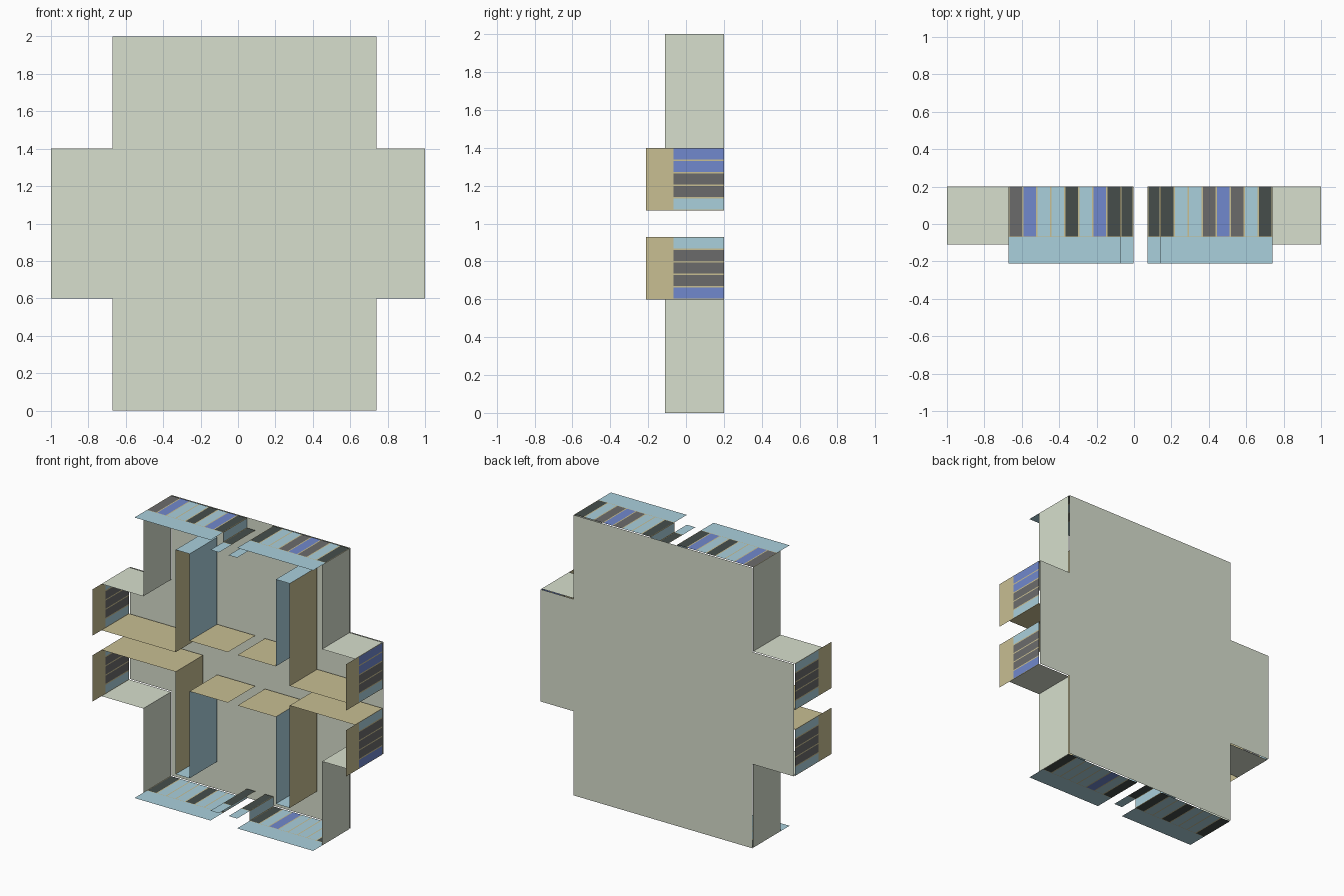
import bpy

if "Cube" in bpy.data.objects:
    bpy.data.objects.remove(bpy.data.objects["Cube"])

CX = 0.035                      # symmetry axis of the wings
BACK, WALL, RAIL, LOW = 0.20, -0.11, -0.21, -0.07


def material(name, rgb):
    m = bpy.data.materials.new(name)
    m.diffuse_color = (*[c ** 2.2 for c in rgb], 1)
    m.use_nodes = True
    m.node_tree.nodes["Principled BSDF"].inputs["Base Color"].default_value = m.diffuse_color
    return m


MAT = {
    "green": material("pale_green", (0.84, 0.87, 0.80)),
    "tan": material("tan", (0.78, 0.74, 0.57)),
    "L": material("light_blue", (0.66, 0.81, 0.86)),
    "B": material("blue", (0.44, 0.53, 0.80)),
    "G": material("grey", (0.42, 0.42, 0.42)),
    "D": material("dark", (0.28, 0.31, 0.30)),
}


def sheet(name, points, mat):
    me = bpy.data.meshes.new(name)
    me.from_pydata(points, [], [tuple(range(len(points)))])
    me.materials.append(MAT[mat])
    ob = bpy.data.objects.new(name, me)
    bpy.context.collection.objects.link(ob)
    return ob


def wall(name, a, b, mat, y0=WALL, y1=BACK):
    """Flat strip along the plan segment a-b (x, z), from depth y0 to y1."""
    (xa, za), (xb, zb) = a, b
    return sheet(name, [(xa, y0, za), (xb, y0, zb), (xb, y1, zb), (xa, y1, za)], mat)


def facade(name, a, b, codes, rail, gap=0.008):
    """Row of coloured panels with thin mullions and an optional rail in front."""
    n = len(codes)
    length = abs(b[0] - a[0]) + abs(b[1] - a[1])
    g = gap / length / 2

    def at(t):
        return (a[0] + (b[0] - a[0]) * t, a[1] + (b[1] - a[1]) * t)

    for i, c in enumerate(codes):
        s, e = i / n, (i + 1) / n
        wall(name + "_panel", at(s + g), at(e - g), c, LOW + 0.004)
        wall(name + "_mullion", at(s), at(s + g), "tan", LOW)
        wall(name + "_mullion", at(e - g), at(e), "tan", LOW)
    wall(name + "_sill", a, b, "tan", LOW, LOW + 0.004)
    if rail:
        wall(name + "_rail", a, b, rail, RAIL, LOW)


# cross-shaped back panel
xl, xr = CX - 0.705, CX + 0.705
outline = [(xl, 0), (xr, 0), (xr, 0.6), (1, 0.6), (1, 1.4), (xr, 1.4),
           (xr, 2), (xl, 2), (xl, 1.4), (-1, 1.4), (-1, 0.6), (xl, 0.6)]
sheet("back_panel", [(x, 0.21, z) for x, z in outline], "green")

# panel colours: wing fronts from outside in, end fronts from the middle outwards
WING = {(-1, 1): "GBLLDLBD", (1, 1): "DLGBGLLD",
        (-1, -1): "DLLLDLLD", (1, -1): "DLLLLBLD"}
END = {(-1, 1): "LGGGL", (1, 1): "LGGBB",
       (-1, -1): "LGGGL", (1, -1): "LGGGB"}

for sx in (-1, 1):
    for sz in (-1, 1):
        def p(dx, dz):
            return (CX + sx * dx, 1 + sz * dz)

        def end(dz):
            return (sx, 1 + sz * dz)

        # outer walls
        wall("outer_side_wall", p(0.705, 0.4), p(0.705, 1), "green")
        wall("outer_shoulder_wall", end(0.4), p(0.705, 0.4), "green")
        # corridor and inner room walls
        wall("corridor_wall", end(0.07), p(0.45, 0.07), "tan")
        wall("room_wall", p(0.45, 0.07), p(0.45, 0.80), "tan")
        wall("room_wall_cap", p(0.45, 0.80), p(0.34, 0.80), "L")
        wall("inner_wall", p(0.34, 0.80), p(0.34, 0.18), "L")
        wall("hall_wall", p(0.34, 0.18), p(0.038, 0.18), "tan")
        # panelled fronts on the wing, its recessed notch, and the end
        facade("wing_front", p(0.705, 1), p(0.105, 1), WING[sx, sz], "L")
        facade("notch_side", p(0.105, 1), p(0.105, 0.93), "L", None)
        facade("notch_front", p(0.105, 0.93), p(0.038, 0.93), "D", "L")
        facade("end_front", end(0.07), end(0.4), END[sx, sz], "tan")
